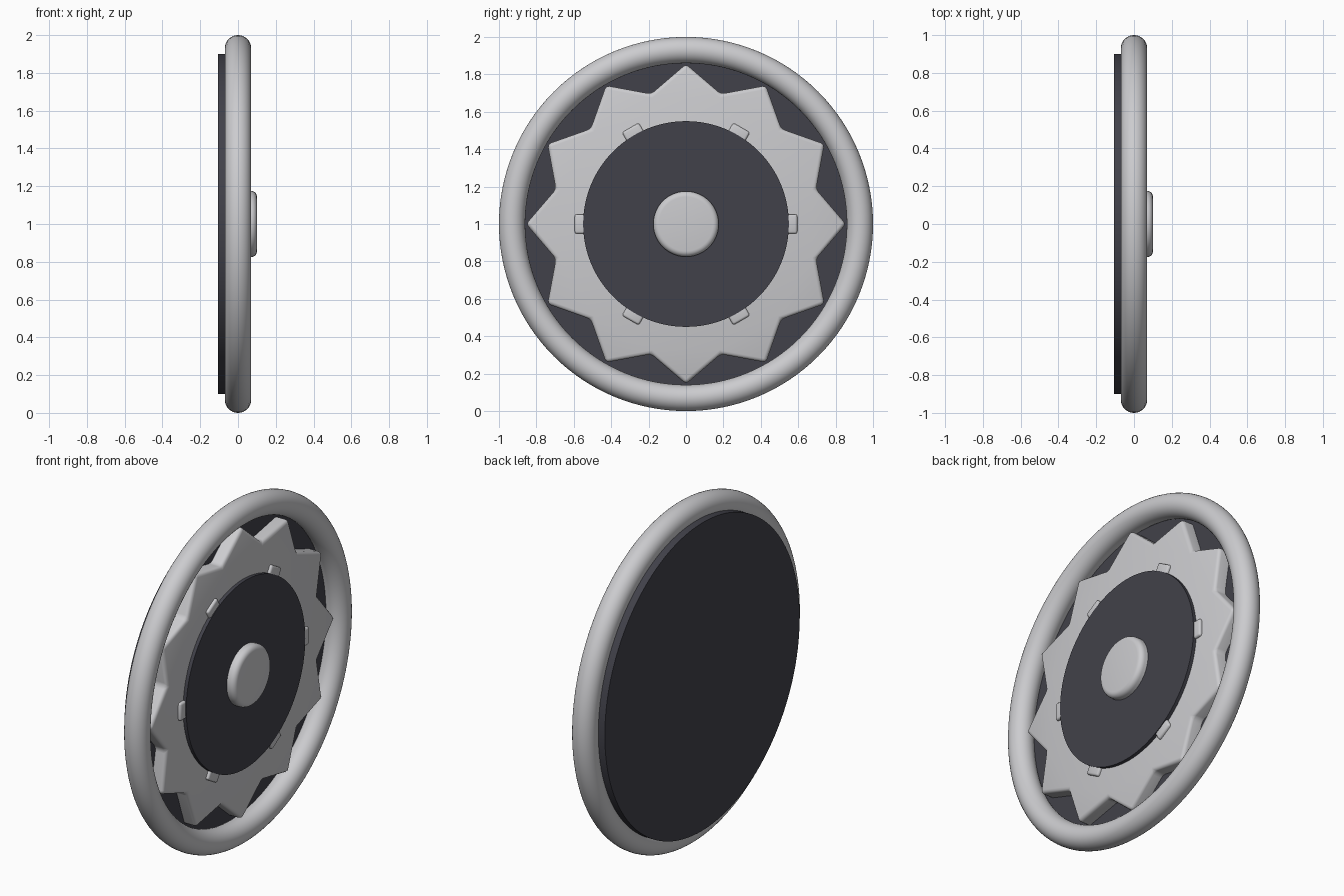
import bpy, bmesh
from math import pi, sin, cos, radians
from mathutils import Matrix, Vector

cube = bpy.data.objects.get("Cube")
if cube:
    bpy.data.objects.remove(cube, do_unlink=True)


def material(name, color):
    m = bpy.data.materials.new(name)
    m.use_nodes = True
    m.diffuse_color = color
    bsdf = next(n for n in m.node_tree.nodes if n.type == "BSDF_PRINCIPLED")
    bsdf.inputs["Base Color"].default_value = color
    return m


light = material("light grey", (0.6, 0.6, 0.62, 1))
dark = material("charcoal", (0.053, 0.053, 0.068, 1))
CENTRE = Vector((0, 0, 1))


def finish(obj, mat):
    obj.data.materials.append(mat)
    bpy.ops.object.select_all(action="DESELECT")
    obj.select_set(True)
    bpy.context.view_layer.objects.active = obj
    bpy.ops.object.shade_smooth_by_angle(angle=radians(35))


def prism(name, outline, back, front, mat, bevel=0.0, segments=3):
    """Extrude a (y, z) outline along x and round its sharp edges."""
    bm = bmesh.new()
    face = bm.faces.new([bm.verts.new((back, y, z)) for y, z in outline])
    ext = bmesh.ops.extrude_face_region(bm, geom=[face])
    moved = [v for v in ext["geom"] if isinstance(v, bmesh.types.BMVert)]
    bmesh.ops.translate(bm, verts=moved, vec=(front - back, 0, 0))
    bmesh.ops.recalc_face_normals(bm, faces=bm.faces)
    if bevel:
        sharp = [e for e in bm.edges if e.calc_face_angle(0) > 0.4
                 and max(v.co.x for v in e.verts) > back + 0.001]
        bmesh.ops.bevel(bm, geom=sharp, offset=bevel, segments=segments,
                        profile=0.5, affect="EDGES", clamp_overlap=True)
    bmesh.ops.translate(bm, verts=bm.verts, vec=CENTRE)
    mesh = bpy.data.meshes.new(name)
    bm.to_mesh(mesh)
    bm.free()
    obj = bpy.data.objects.new(name, mesh)
    bpy.context.collection.objects.link(obj)
    finish(obj, mat)
    return obj


def circle(radius, count=96):
    return [(radius * cos(2 * pi * i / count), radius * sin(2 * pi * i / count))
            for i in range(count)]


# Outer rim
bpy.ops.mesh.primitive_torus_add(major_radius=0.93, minor_radius=0.07,
                                 major_segments=128, minor_segments=32,
                                 location=CENTRE, rotation=(0, pi / 2, 0))
rim = bpy.context.object
rim.name = "outer_rim"
finish(rim, light)

# Backing plate
prism("backing_plate", circle(0.9, 128), -0.105, -0.045, dark)

# Twelve-pointed star plate
star = []
for i in range(24):
    r = 0.72 if i % 2 else 0.855
    star.append((r * cos(i * pi / 12), r * sin(i * pi / 12)))
prism("star_plate", star, -0.06, 0.03, light, 0.02)

# Inner disc and centre hub
prism("inner_disc", circle(0.55), 0.0, 0.05, dark)
prism("centre_hub", circle(0.175, 64), 0.03, 0.1, light, 0.03, 5)

# Six clips around the inner disc
for i in range(6):
    turn = Matrix.Rotation(i * pi / 3, 2)
    corners = [turn @ Vector(p) for p in
               ((0.5, -0.052), (0.595, -0.052), (0.595, 0.052), (0.5, 0.052))]
    prism(f"clip_{i + 1}", corners, 0.0, 0.046, light, 0.012)
